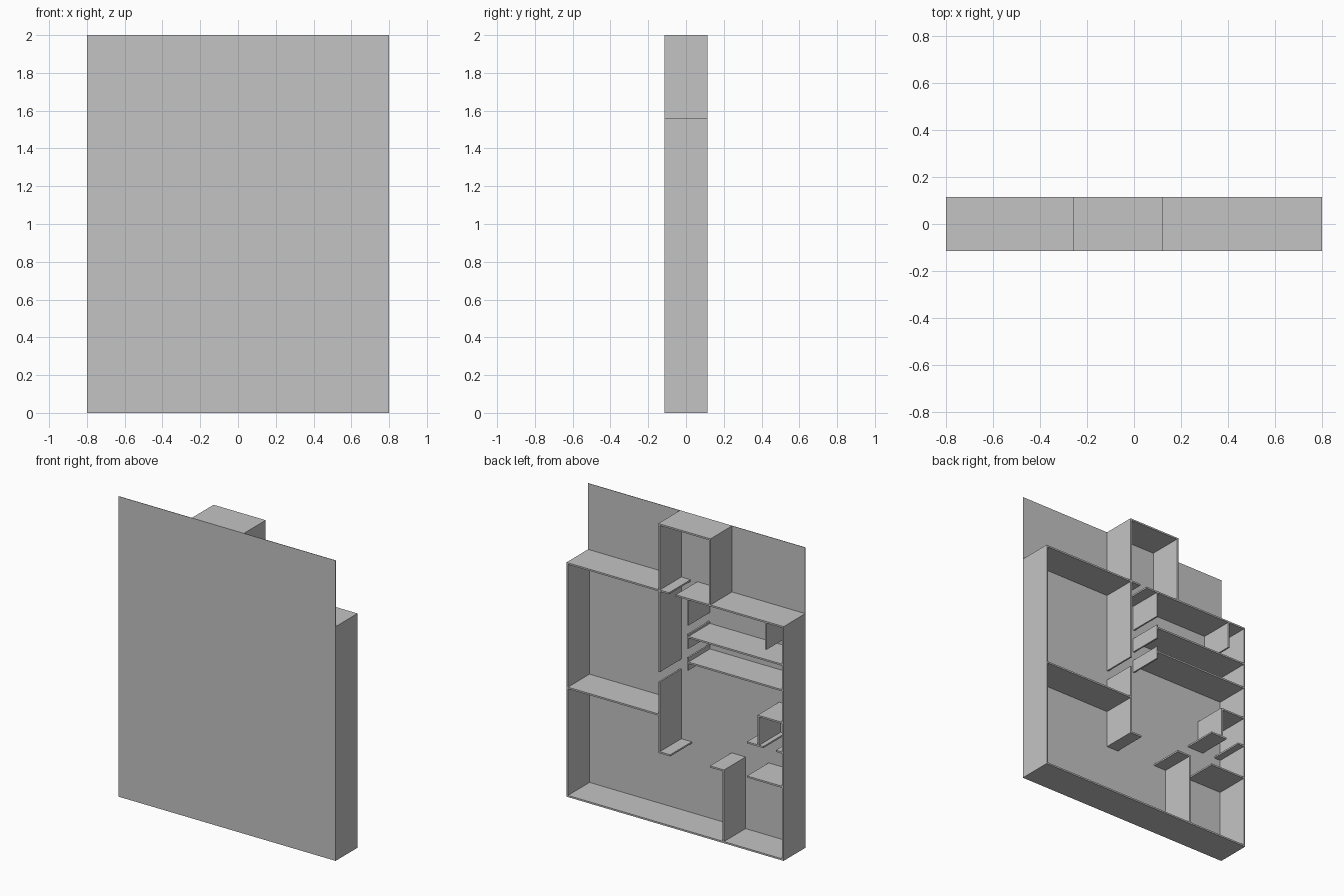
import bpy

if "Cube" in bpy.data.objects:
    bpy.data.objects.remove(bpy.data.objects["Cube"], do_unlink=True)

# One plain grey for the whole model
grey = bpy.data.materials.new("plain_grey")
grey.use_nodes = True
color = (0.55, 0.55, 0.55, 1)
grey.diffuse_color = color
grey.node_tree.nodes["Principled BSDF"].inputs["Base Color"].default_value = color

BACK, FRONT = 0.115, -0.115
THICK = 0.011


def box(name, x0, x1, y0, y1, z0, z1):
    bpy.ops.mesh.primitive_cube_add(
        size=1, location=((x0 + x1) / 2, (y0 + y1) / 2, (z0 + z1) / 2))
    ob = bpy.context.object
    ob.name = name
    ob.scale = (x1 - x0, y1 - y0, z1 - z0)
    bpy.ops.object.transform_apply(location=False, rotation=False, scale=True)
    ob.data.materials.append(grey)


def upright(name, x, z0, z1):
    """Wall running along z, centred on x."""
    box(name, x - THICK / 2, x + THICK / 2, FRONT, BACK, z0, z1)


def level(name, z, x0, x1):
    """Wall running along x, with its top at z."""
    box(name, x0, x1, FRONT, BACK, z - THICK, z)


# Floor slab, standing upright at the front
box("floor_slab", -0.8, 0.8, FRONT, FRONT + 0.003, 0, 2)

# Outer walls
W = 0.8 - THICK / 2
upright("outer_wall_left", W, 0, 1.56)
upright("outer_wall_right", -W, 0, 1.56)
level("outer_wall_bottom", THICK, -0.8, 0.8)
level("outer_wall_top_left", 1.56, 0.115, 0.8)
level("outer_wall_top_right", 1.56, -0.8, -0.005)

# Projecting room at the top
level("porch_wall_top", 2, -0.26, 0.123)
upright("porch_wall_right", -0.255, 1.55, 2)
level("porch_door_stub", 1.56, 0.045, 0.118)

# Central wall, with a doorway
upright("central_wall_upper", 0.118, 1.013, 2)
upright("central_wall_lower", 0.118, 0.472, 0.947)
level("central_wall_stub", 0.483, 0.036, 0.118)
level("left_room_divider", 0.732, 0.118, 0.8)

# Upper right rooms
for i, (z0, z1) in enumerate([(1.38, 1.56), (1.225, 1.32), (1.08, 1.165)]):
    upright(f"corridor_wall_{i + 1}", -0.093, z0, z1)
level("upper_room_divider", 1.307, -0.8, -0.093)
level("lower_room_divider", 1.137, -0.8, -0.093)
upright("closet_wall", -0.669, 1.373, 1.56)

# Small room on the right
level("small_room_top", 0.92, -0.8, -0.609)
upright("small_room_side", -0.614, 0.715, 0.92)
level("small_room_bottom", 0.722, -0.65, -0.53)
level("small_room_door_stub", 0.722, -0.8, -0.742)

# Bottom right room
upright("bottom_room_side", -0.355, 0, 0.488)
level("bottom_room_stub", 0.488, -0.36, -0.257)
level("bottom_room_top", 0.494, -0.8, -0.53)
